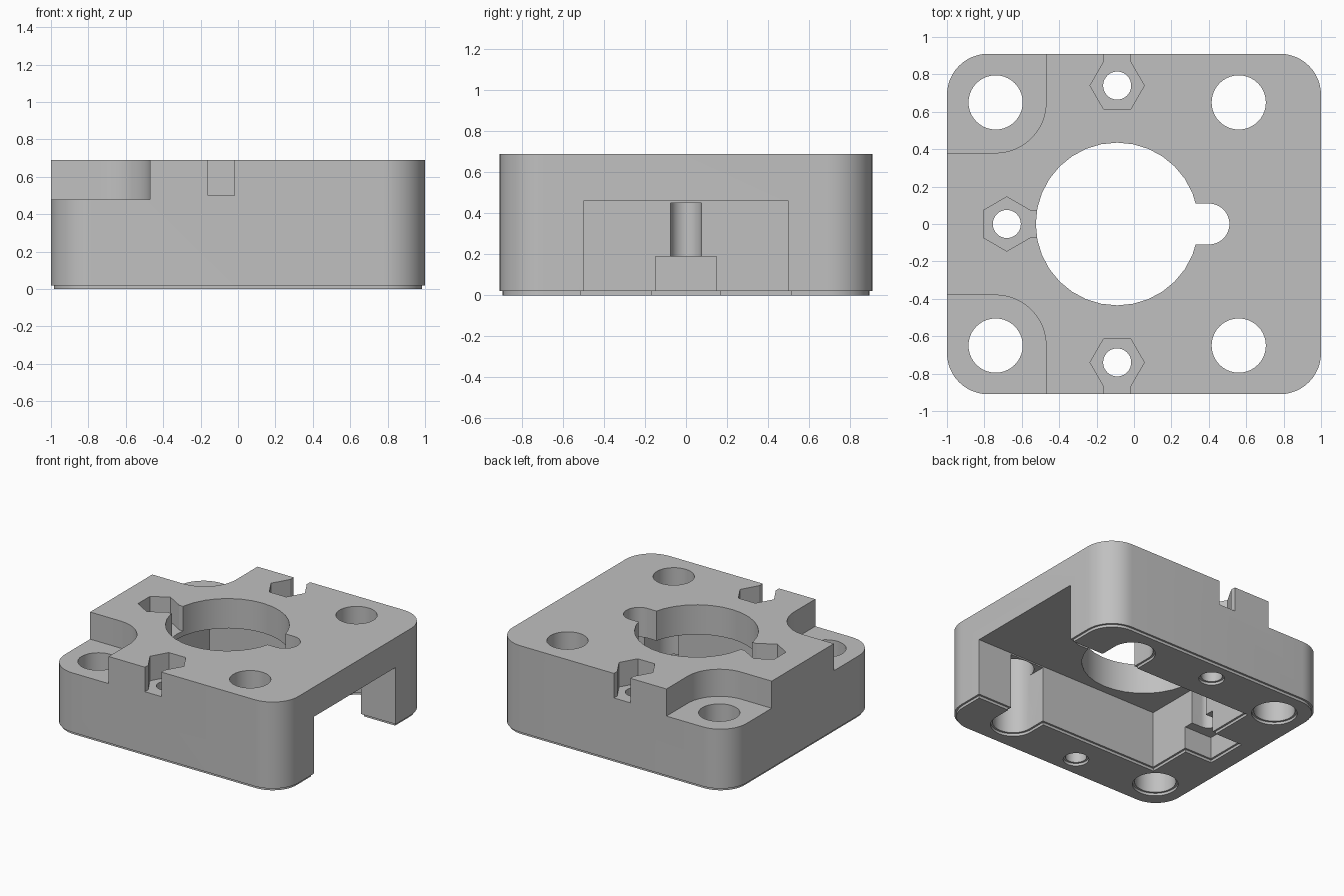
import bpy, bmesh, math
from math import pi, cos, sin

cube = bpy.data.objects.get("Cube")
if cube:
    bpy.data.objects.remove(cube, do_unlink=True)

TOP, FOOT, GROW = 0.69, 0.02, 0.015   # height, foot layer height, foot inset
CEILING, TRAP_FLOOR, SEAT = 0.46, 0.5, 0.48

grey = bpy.data.materials.new("light grey plastic")
grey.use_nodes = True
colour = (0.53, 0.53, 0.53, 1)
grey.diffuse_color = colour
grey.node_tree.nodes["Principled BSDF"].inputs["Base Color"].default_value = colour


def rounded(x0, x1, y0, y1, r, steps=12):
    """Rounded rectangle outline, anticlockwise."""
    centres = [(x1 - r, y1 - r), (x0 + r, y1 - r), (x0 + r, y0 + r), (x1 - r, y0 + r)]
    return [(cx + r * cos((q + i / steps) * pi / 2), cy + r * sin((q + i / steps) * pi / 2))
            for q, (cx, cy) in enumerate(centres) for i in range(steps + 1)]


def box(x0, x1, y0, y1):
    return [(x0, y0), (x1, y0), (x1, y1), (x0, y1)]


def circle(x, y, r, n=40, turn=0.0):
    return [(x + r * cos(turn + 2 * pi * i / n), y + r * sin(turn + 2 * pi * i / n))
            for i in range(n)]


def loft(name, layers):
    """Solid through outlines with equal point counts, given as (outline, z)."""
    bm = bmesh.new()
    rings = [[bm.verts.new((x, y, z)) for x, y in outline] for outline, z in layers]
    n = len(rings[0])
    for low, high in zip(rings, rings[1:]):
        for i in range(n):
            j = (i + 1) % n
            bm.faces.new((low[i], low[j], high[j], high[i]))
    bm.faces.new(rings[0][::-1])
    bm.faces.new(rings[-1])
    bmesh.ops.recalc_face_normals(bm, faces=bm.faces)
    mesh = bpy.data.meshes.new(name)
    bm.to_mesh(mesh)
    bm.free()
    mesh.materials.append(grey)
    obj = bpy.data.objects.new(name, mesh)
    bpy.context.collection.objects.link(obj)
    return obj


# Main block with a slightly inset foot layer
outer = rounded(-1, 1, -0.91, 0.91, 0.22)
foot = rounded(-1 + GROW, 1 - GROW, -0.91 + GROW, 0.91 - GROW, 0.22 - GROW)
body = loft("mount_block", [(foot, 0), (foot, FOOT), (outer, FOOT), (outer, TOP)])


def cut(outline, z0, z1):
    cutter = loft("cutter", [(outline, z0), (outline, z1)])
    cutter.hide_render = True
    mod = body.modifiers.new("cut", 'BOOLEAN')
    mod.operation, mod.solver, mod.object = 'DIFFERENCE', 'EXACT', cutter
    bpy.context.view_layer.objects.active = body
    bpy.ops.object.modifier_apply(modifier=mod.name)
    bpy.data.objects.remove(cutter, do_unlink=True)


def cut_box(x0, x1, y0, y1, top):
    """Cut from below, widened in the foot layer."""
    cut(box(x0, x1, y0, y1), -0.1, top)
    cut(box(x0 - GROW, x1 + GROW, y0 - GROW, y1 + GROW), -0.1, FOOT)


def cut_hole(x, y, r):
    cut(circle(x, y, r), -0.1, TOP + 0.1)
    cut(circle(x, y, r + GROW), -0.1, FOOT)


# Side pocket and the nut notch in its end wall
cut_box(-0.595, 1.2, -0.5, 0.5, CEILING)
cut_box(-0.83, -0.5, -0.15, 0.15, 0.19)

# Central keyhole
cut(circle(-0.09, 0, 0.435, 32), 0.3, TOP + 0.1)
cut(rounded(0, 0.51, -0.109, 0.109, 0.108), 0.3, TOP + 0.1)

# Corner bolt holes, lowered seats and openings to the pocket
for side in (-1, 1):
    y = side * 0.65
    low, high = sorted((side * 0.38, side * 1.5))
    cut(rounded(-1.5, -0.47, low, high, 0.27), SEAT, TOP + 0.1)
    cut_hole(-0.74, y, 0.145)
    cut_hole(0.56, y, 0.145)
    low, high = sorted((side * 0.45, y))
    cut_box(0.415, 0.705, low, high, CEILING - 0.01)

# Small screw holes with hexagonal nut traps and entry slots
for side in (-1, 1):
    y = side * 0.74
    cut_hole(-0.09, y, 0.075)
    cut(circle(-0.09, y, 0.145, 6), TRAP_FLOOR, TOP + 0.1)
    low, high = sorted((y, side * 1.2))
    cut(box(-0.16, -0.02, low, high), TRAP_FLOOR, TOP + 0.1)
cut(circle(-0.68, 0, 0.075), 0.1, TOP + 0.1)
cut(box(-0.68, -0.55, -0.075, 0.075), 0.1, CEILING - 0.01)
cut(circle(-0.68, 0, 0.145, 6, pi / 6), TRAP_FLOOR, TOP + 0.1)
cut(box(-0.68, -0.4, -0.07, 0.07), TRAP_FLOOR, TOP + 0.1)

# Smooth curved walls, keep edges crisp
bpy.ops.object.select_all(action='DESELECT')
body.select_set(True)
bpy.context.view_layer.objects.active = body
bpy.ops.object.shade_smooth_by_angle(angle=math.radians(30))
